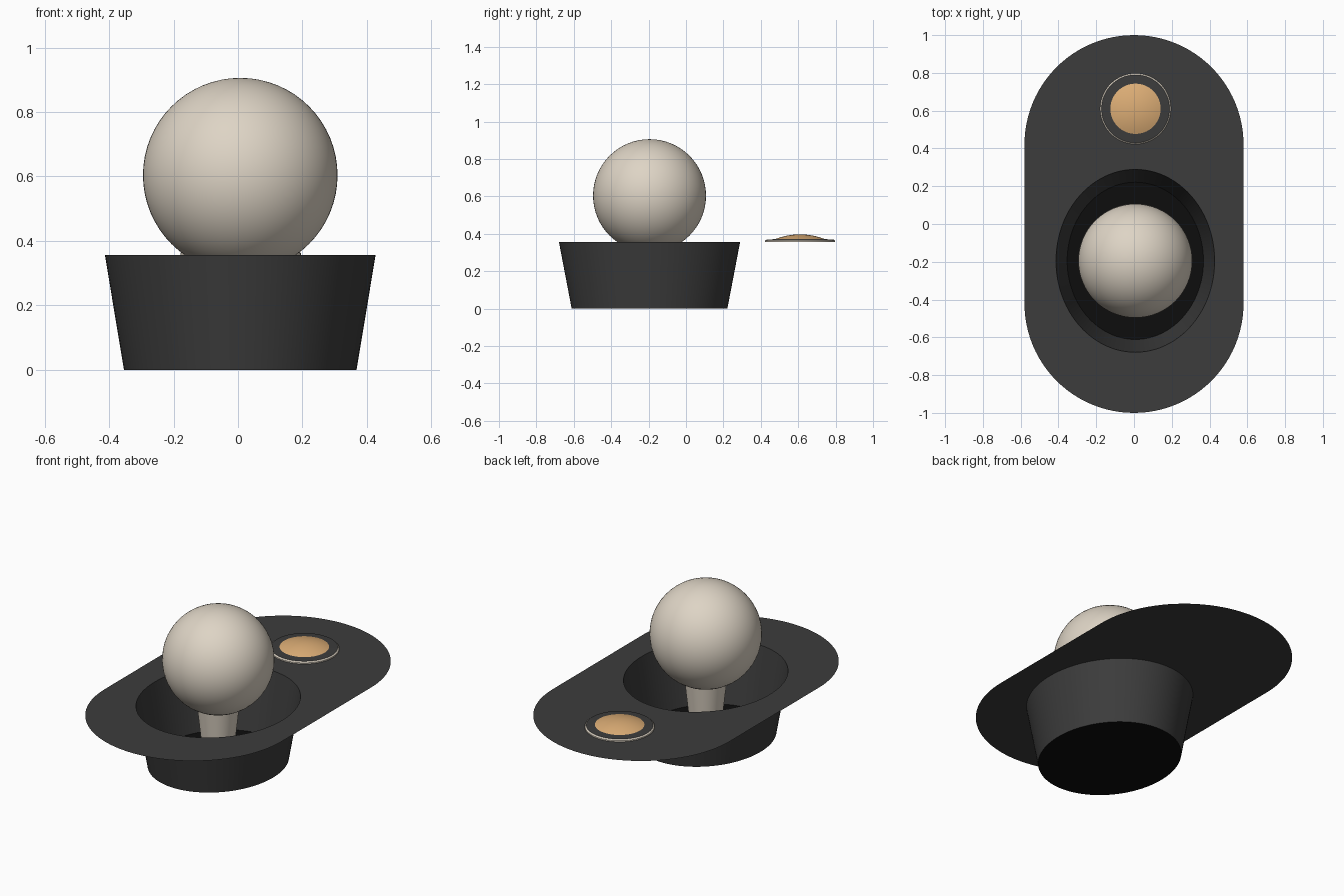
import bpy, bmesh, math

if "Cube" in bpy.data.objects:
    bpy.data.objects.remove(bpy.data.objects["Cube"])

RIM_Z = 0.356
STICK = (0.007, -0.195)
BUTTON = (0.008, 0.61)


def material(name, rgb):
    m = bpy.data.materials.new(name)
    m.use_nodes = True
    m.diffuse_color = (*rgb, 1)
    m.node_tree.nodes["Principled BSDF"].inputs["Base Color"].default_value = (*rgb, 1)
    return m


charcoal = material("charcoal", (0.045, 0.045, 0.045))
black = material("black", (0.004, 0.004, 0.004))
cream = material("cream", (0.73, 0.66, 0.56))
orange = material("orange", (0.72, 0.42, 0.18))


def finish(bm, name, mats, location=(0, 0, 0)):
    mesh = bpy.data.meshes.new(name)
    bm.to_mesh(mesh)
    bm.free()
    for m in mats:
        mesh.materials.append(m)
    obj = bpy.data.objects.new(name, mesh)
    obj.location = location
    bpy.context.collection.objects.link(obj)
    bpy.ops.object.select_all(action="DESELECT")
    obj.select_set(True)
    bpy.context.view_layer.objects.active = obj
    bpy.ops.object.shade_smooth_by_angle(angle=math.radians(30))
    return obj


def ellipse(rx, ry, cx=0, cy=0, n=96):
    return [(cx + rx * math.cos(math.tau * i / n), cy + ry * math.sin(math.tau * i / n))
            for i in range(n)]


def lathe(name, profile, mats, centre, stretch=1.0, slots=None):
    """Revolve (radius, z) points, optionally stretched along y."""
    bm = bmesh.new()
    rings = [[bm.verts.new((x, y, z)) for x, y in ellipse(r, r * stretch)]
             for r, z in profile]
    for k, (a, b) in enumerate(zip(rings, rings[1:])):
        for i in range(len(a)):
            j = (i + 1) % len(a)
            f = bm.faces.new((a[i], a[j], b[j], b[i]))
            f.material_index = slots[k] if slots else 0
    bmesh.ops.remove_doubles(bm, verts=bm.verts, dist=1e-5)
    return finish(bm, name, mats, (*centre, 0))


# Flat rounded plate with an oval opening
half_width, straight = 0.58, 0.42
caps = 48
outline = []
for start, cy in ((0, straight), (math.pi, -straight)):
    for i in range(caps + 1):
        a = start + math.pi * i / caps
        outline.append((half_width * math.cos(a), cy + half_width * math.sin(a)))
bm = bmesh.new()
edges = []
for loop in (outline, ellipse(0.42, 0.484, *STICK)):
    verts = [bm.verts.new((x, y, RIM_Z)) for x, y in loop]
    edges += [bm.edges.new((v, verts[(i + 1) % len(verts)])) for i, v in enumerate(verts)]
bmesh.ops.triangle_fill(bm, use_beauty=True, edges=edges, normal=(0, 0, 1))
for f in bm.faces:
    f.normal_update()
    if f.normal.z < 0:
        f.normal_flip()
finish(bm, "plate", [charcoal])

# Tapered oval well with a black floor
lathe("stick_well", [(0, 0), (0.361, 0), (0.42, RIM_Z)], [charcoal, black],
      STICK, stretch=1.153, slots=[1, 0])

# Stick shaft and ball
lathe("stick_shaft", [(0.078, 0.002), (0.115, 0.34)], [cream], STICK)
bm = bmesh.new()
bmesh.ops.create_uvsphere(bm, u_segments=64, v_segments=32, radius=0.302)
finish(bm, "stick_ball", [cream], (*STICK, 0.604))

# Button: cream edge, charcoal ring, shallow orange dome
lathe("button_ring", [(0.187, RIM_Z), (0.187, 0.363), (0.18, 0.369), (0.13, 0.372)],
      [charcoal, cream], BUTTON, slots=[1, 1, 0])
dome_r, dome_base, dome_h = 0.138, 0.37, 0.027
steps = 8
dome = [(dome_r * (1 - i / steps), dome_base + dome_h * (1 - (1 - i / steps) ** 2))
        for i in range(steps + 1)]
lathe("button_dome", dome, [orange], BUTTON)
